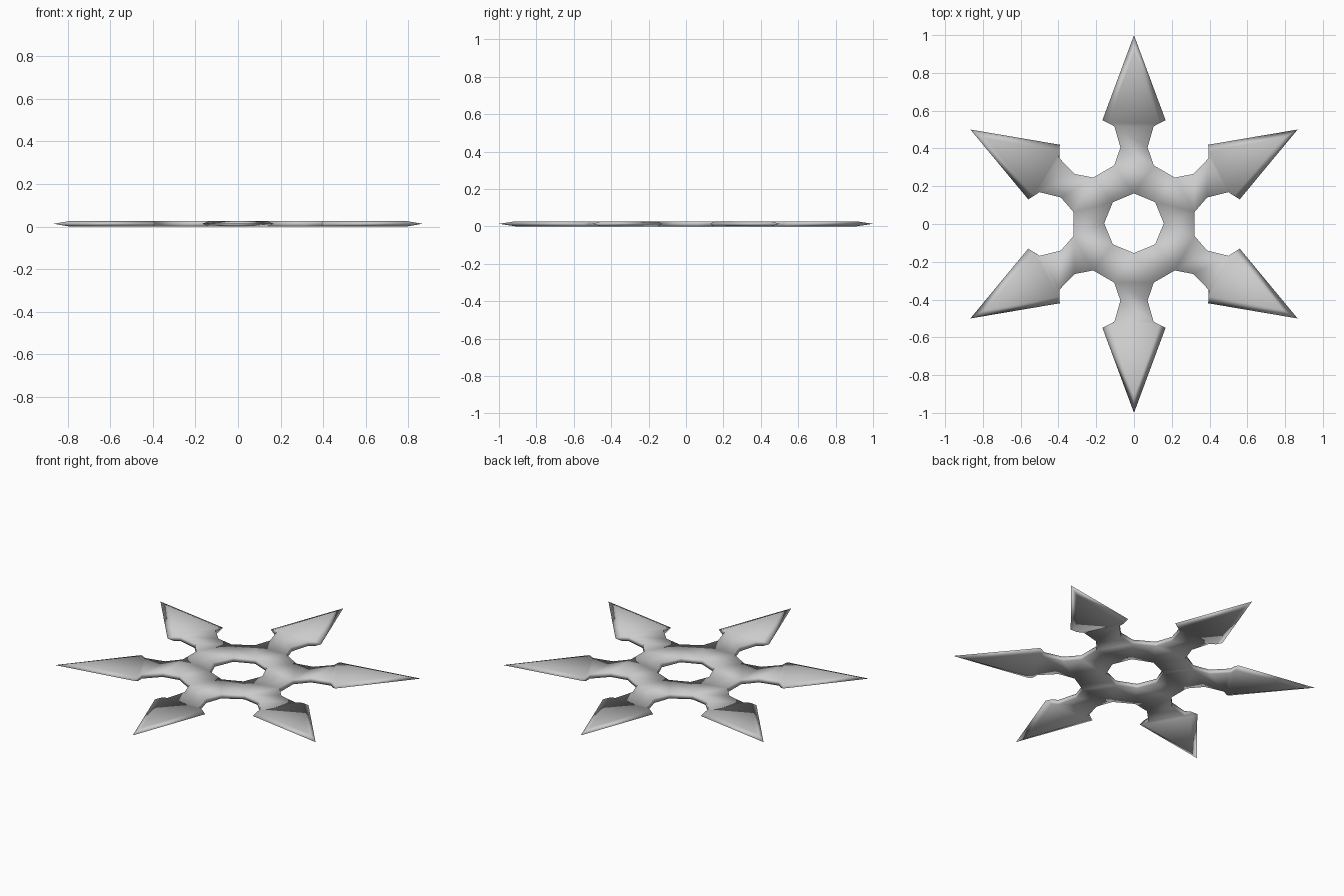
import bpy, bmesh
from math import sin, cos, radians, pi, atan2
from mathutils import Matrix

if "Cube" in bpy.data.objects:
    bpy.data.objects.remove(bpy.data.objects["Cube"])

THICK = 0.027
ARMS = 6

# Right half of the upward arm, root to tip: outline at mid height, and on the flat faces
EDGE = [(0.105, 0.31), (0.072, 0.405), (0.104, 0.517), (0.167, 0.55), (0, 1.0)]
FLAT = [(0.105, 0.31), (0.072, 0.405), (0.104, 0.517), (0.135, 0.535), (0, 0.91)]
HOLE = [(0.158 * cos(pi / 2 + k * pi / 4), 0.004 + 0.158 * sin(pi / 2 + k * pi / 4))
        for k in range(8)]

bm = bmesh.new()


def full_arm(half):
    return half + [(-x, y) for x, y in reversed(half[:-1])]


def layer(half, z):
    """Vertices of every arm (9 each, counter-clockwise) and of the hole."""
    arms = []
    for k in range(ARMS):
        rot = Matrix.Rotation(k * 2 * pi / ARMS, 3, 'Z')
        arms.append([bm.verts.new(rot @ Matrix.Translation((x, y, z)).translation)
                     for x, y in full_arm(half)])
    hole = [bm.verts.new((x, y, z)) for x, y in HOLE]
    return arms, hole


def cap(arms, hole):
    # blade and neck strips
    for a in arms:
        for i in range(3):
            bm.faces.new((a[i], a[i + 1], a[7 - i], a[8 - i]))
        bm.faces.new((a[3], a[4], a[5]))
    # hub ring between the arm roots and the octagonal hole
    outer = [v for a in arms for v in (a[0], a[8])]
    no, nh = len(outer), len(hole)
    half_root = atan2(0.105, 0.31)

    def outer_angle(n):
        return (n // 2) * pi / 3 + (half_root if n % 2 else -half_root)

    i = j = 0
    while i < no or j < nh:
        if j >= nh or (i < no and outer_angle(i + 1) <= (j + 1) * pi / 4):
            bm.faces.new((outer[i % no], outer[(i + 1) % no], hole[j % nh]))
            i += 1
        else:
            bm.faces.new((outer[i % no], hole[(j + 1) % nh], hole[j % nh]))
            j += 1


def wall(loop_a, loop_b):
    n = len(loop_a)
    for i in range(n):
        k = (i + 1) % n
        bm.faces.new((loop_a[i], loop_a[k], loop_b[k], loop_b[i]))


# Flat faces, sharp mid-height rim, and the walls joining them
bottom = layer(FLAT, 0)
middle = layer(EDGE, THICK / 2)
top = layer(FLAT, THICK)
cap(*bottom)
cap(*top)
for lo, hi in ((bottom, middle), (middle, top)):
    wall([v for a in lo[0] for v in a], [v for a in hi[0] for v in a])
    wall(lo[1], hi[1])

bmesh.ops.recalc_face_normals(bm, faces=bm.faces)
mesh = bpy.data.meshes.new("throwing_star")
bm.to_mesh(mesh)
bm.free()
star = bpy.data.objects.new("throwing_star", mesh)
bpy.context.collection.objects.link(star)

# Soft shading over the whole star
mesh.polygons.foreach_set("use_smooth", [True] * len(mesh.polygons))
mesh.update()
